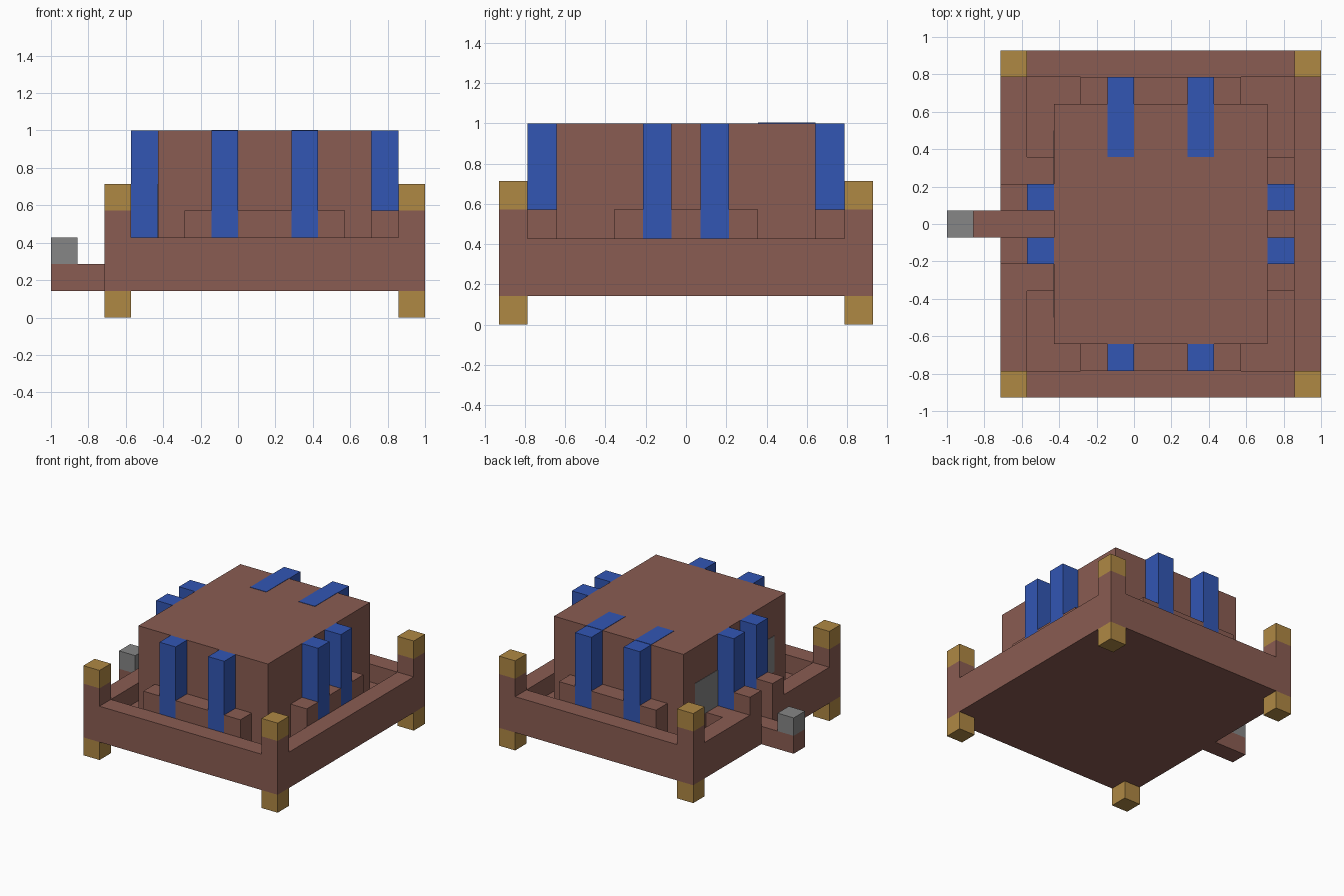
import bpy
from mathutils import Vector

old = bpy.data.objects.get("Cube")
if old:
    bpy.data.objects.remove(old, do_unlink=True)

U = 1 / 7                              # one block
ORIGIN = Vector((-1, -6.5 * U, 0))     # corner of the block grid


def material(name, rgb):
    lin = [((c / 255 + 0.055) / 1.055) ** 2.4 for c in rgb] + [1]
    m = bpy.data.materials.new(name)
    m.use_nodes = True
    m.diffuse_color = lin
    m.node_tree.nodes["Principled BSDF"].inputs["Base Color"].default_value = lin
    return m


BROWN = material("brown", (138, 92, 82))
BLUE = material("blue", (50, 86, 180))
GOLD = material("gold", (175, 136, 68))
GREY = material("grey", (134, 134, 134))


def block(name, x, y, z, mat):
    """Box between block coordinates, each axis given as (low, high)."""
    lo = Vector((x[0], y[0], z[0])) * U + ORIGIN
    hi = Vector((x[1], y[1], z[1])) * U + ORIGIN
    bpy.ops.mesh.primitive_cube_add(size=1, location=(lo + hi) / 2)
    ob = bpy.context.object
    ob.name = ob.data.name = name
    for v in ob.data.vertices:
        v.co = Vector(a * b for a, b in zip(v.co, hi - lo))
    ob.data.materials.append(mat)
    return ob


# Floor and main hall
block("floor", (3, 13), (1, 12), (1, 2), BROWN)
block("hall", (4, 12), (2, 11), (2, 7), BROWN)

# Corner posts with gold feet and caps
for x in (2, 13):
    for y in (0, 12):
        xs, ys = (x, x + 1), (y, y + 1)
        block("post_foot", xs, ys, (0, 1), GOLD)
        block("corner_post", xs, ys, (1, 4), BROWN)
        block("post_cap", xs, ys, (4, 5), GOLD)

# Outer walls, with an entrance on the -x side
block("front_wall", (3, 13), (0, 1), (1, 3), BROWN)
block("back_wall", (3, 13), (12, 13), (1, 3), BROWN)
block("left_wall", (13, 14), (1, 12), (1, 3), BROWN)
block("right_wall", (2, 3), (1, 6), (1, 3), BROWN)
block("right_wall", (2, 3), (7, 12), (1, 3), BROWN)
for y in (5, 7):
    block("gate_post", (2, 3), (y, y + 1), (3, 4), BROWN)

# Entrance walkway and end marker
block("walkway", (0, 3), (6, 7), (1, 2), BROWN)
block("walkway_marker", (0, 1), (6, 7), (2, 3), GREY)

# Front and back pillars with low benches between them
for y in (1, 11):
    ys = (y, y + 1)
    for x in (6, 9):
        block("pillar", (x, x + 1), ys, (2, 7), BLUE)
    for xs in ((5, 6), (7, 9), (10, 11)):
        block("bench", xs, ys, (2, 4), BROWN)

# Side pillars and benches, the entrance side being lower and open
for x in (3, 12):
    xs = (x, x + 1)
    for y in (5, 7):
        block("side_pillar", xs, (y, y + 1), (2, 7), BLUE)
    for y in (4, 6, 8):
        if x == 12:
            block("side_bench", xs, (y, y + 1), (2, 4), BROWN)
        elif y != 6:
            block("low_bench", xs, (y, y + 1), (2, 3), BROWN)

# Roof stripes running in from the back pillars
for x in (6, 9):
    block("roof_stripe", (x, x + 1), (9, 11), (7, 7.02), BLUE)

# Windows on the entrance side
for y in (3, 8):
    block("window", (3.98, 4), (y, y + 2), (3, 5), GREY)
